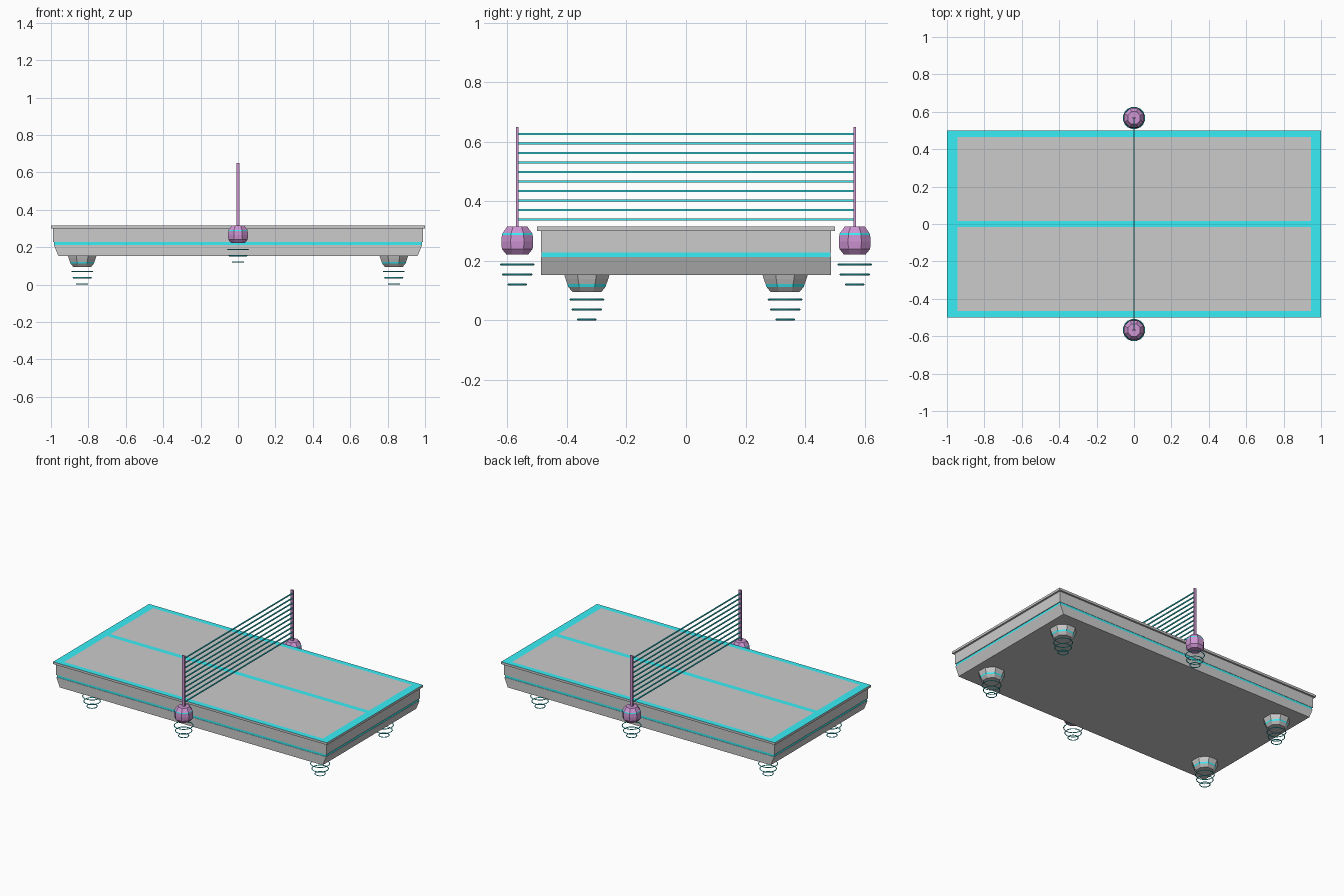
import bpy, bmesh, math

if "Cube" in bpy.data.objects:
    bpy.data.objects.remove(bpy.data.objects["Cube"])


def material(name, rgb):
    m = bpy.data.materials.new(name)
    m.diffuse_color = (*rgb, 1)
    m.use_nodes = True
    m.node_tree.nodes["Principled BSDF"].inputs["Base Color"].default_value = m.diffuse_color
    return m


CYAN = material("cyan_glow", (0.04, 0.86, 0.92))
PURPLE = material("purple_metal", (0.62, 0.3, 0.65))
GREY = material("grey_metal", (0.8, 0.8, 0.8))


def finish(bm, name, mats):
    bmesh.ops.recalc_face_normals(bm, faces=bm.faces)
    mesh = bpy.data.meshes.new(name)
    bm.to_mesh(mesh)
    bm.free()
    ob = bpy.data.objects.new(name, mesh)
    bpy.context.collection.objects.link(ob)
    for m in mats:
        mesh.materials.append(m)
    return ob


def box(name, x, y, z0, z1, mats=(), loc=(0, 0), bottom_x=None):
    """Box with half sizes x, y; bottom_x narrows the underside."""
    bm = bmesh.new()
    bmesh.ops.create_cube(bm, size=2)
    for v in bm.verts:
        low = v.co.z < 0
        v.co.x = v.co.x * (bottom_x if low and bottom_x else x) + loc[0]
        v.co.y = v.co.y * y + loc[1]
        v.co.z = z0 if low else z1
    return finish(bm, name, mats)


def lathe(name, profile, loc, mats, sides=8, band=None, closed=False):
    """Faceted turned part; profile is (radius, z); band is the cyan segment."""
    bm = bmesh.new()
    rings = []
    for r, z in profile:
        angles = [math.tau * (i + 0.5) / sides for i in range(sides)]
        rings.append([bm.verts.new((loc[0] + r * math.cos(a), loc[1] + r * math.sin(a), z))
                      for a in angles])
    n = len(rings)
    for k in range(n if closed else n - 1):
        a, b = rings[k], rings[(k + 1) % n]
        for i in range(sides):
            j = (i + 1) % sides
            f = bm.faces.new((a[i], a[j], b[j], b[i]))
            f.material_index = int(k == band)
    if not closed:
        bm.faces.new(rings[0])
        bm.faces.new(rings[-1])
    return finish(bm, name, mats)


def hover_rings(name, loc, top):
    for k, r in enumerate((0.060, 0.053, 0.034)):
        z, t = top - 0.0335 * k, 0.003
        lathe(f"{name}_{k + 1}", [(r - 2 * t, z), (r - t, z - t), (r, z), (r - t, z + t)],
              loc, [CYAN], sides=16, closed=True)


# Table body: tapered lower half, glowing seam, upper half
box("lower_body", 0.985, 0.488, 0.152, 0.213, bottom_x=0.96)
box("glow_seam", 0.983, 0.486, 0.213, 0.228, [CYAN])
box("upper_body", 0.988, 0.488, 0.228, 0.300)

# Playing surface with cyan border and centre line cut into the top face
bm = bmesh.new()
bmesh.ops.create_cube(bm, size=2)
for v in bm.verts:
    v.co.y *= 0.5
    v.co.z = 0.300 if v.co.z < 0 else 0.315
cuts = [((s * 0.945, 0, 0), (1, 0, 0)) for s in (-1, 1)]
cuts += [((0, y, 0), (0, 1, 0)) for y in (-0.465, -0.017, 0.017, 0.465)]
for co, no in cuts:
    bmesh.ops.bisect_plane(bm, geom=bm.verts[:] + bm.edges[:] + bm.faces[:],
                           plane_co=co, plane_no=no)
for f in bm.faces:
    c = f.calc_center_median()
    if c.z > 0.314:
        panel = abs(c.x) < 0.945 and 0.017 < abs(c.y) < 0.465
        f.material_index = 0 if panel else 1
finish(bm, "table_top", [GREY, CYAN])

# Hover feet at the four corners
for sx, end in ((-1, "left"), (1, "right")):
    for sy, side in ((-1, "front"), (1, "back")):
        p = (sx * 0.833, sy * 0.333)
        foot = [(0.052, 0.095), (0.068, 0.113), (0.071, 0.122), (0.078, 0.140), (0.082, 0.153)]
        lathe(f"foot_{side}_{end}", foot, p, [GREY, CYAN], band=1)
        hover_rings(f"foot_ring_{side}_{end}", p, 0.070)

# Net holders: floating pods, rings and posts
for sy, side in ((-1, "front"), (1, "back")):
    p = (0, sy * 0.567)
    pod = [(0.040, 0.222), (0.056, 0.240), (0.058, 0.265), (0.056, 0.287), (0.054, 0.293),
           (0.036, 0.316)]
    lathe(f"net_pod_{side}", pod, p, [PURPLE, CYAN], band=3)
    hover_rings(f"pod_ring_{side}", p, 0.188)
    box(f"net_post_{side}", 0.009, 0.004, 0.31, 0.65, [PURPLE], p)

# Net made of ten glowing strands
for k in range(10):
    z = 0.339 + k * 0.032
    box(f"net_strand_{k + 1}", 0.003, 0.565, z - 0.0035, z + 0.0035, [CYAN])
